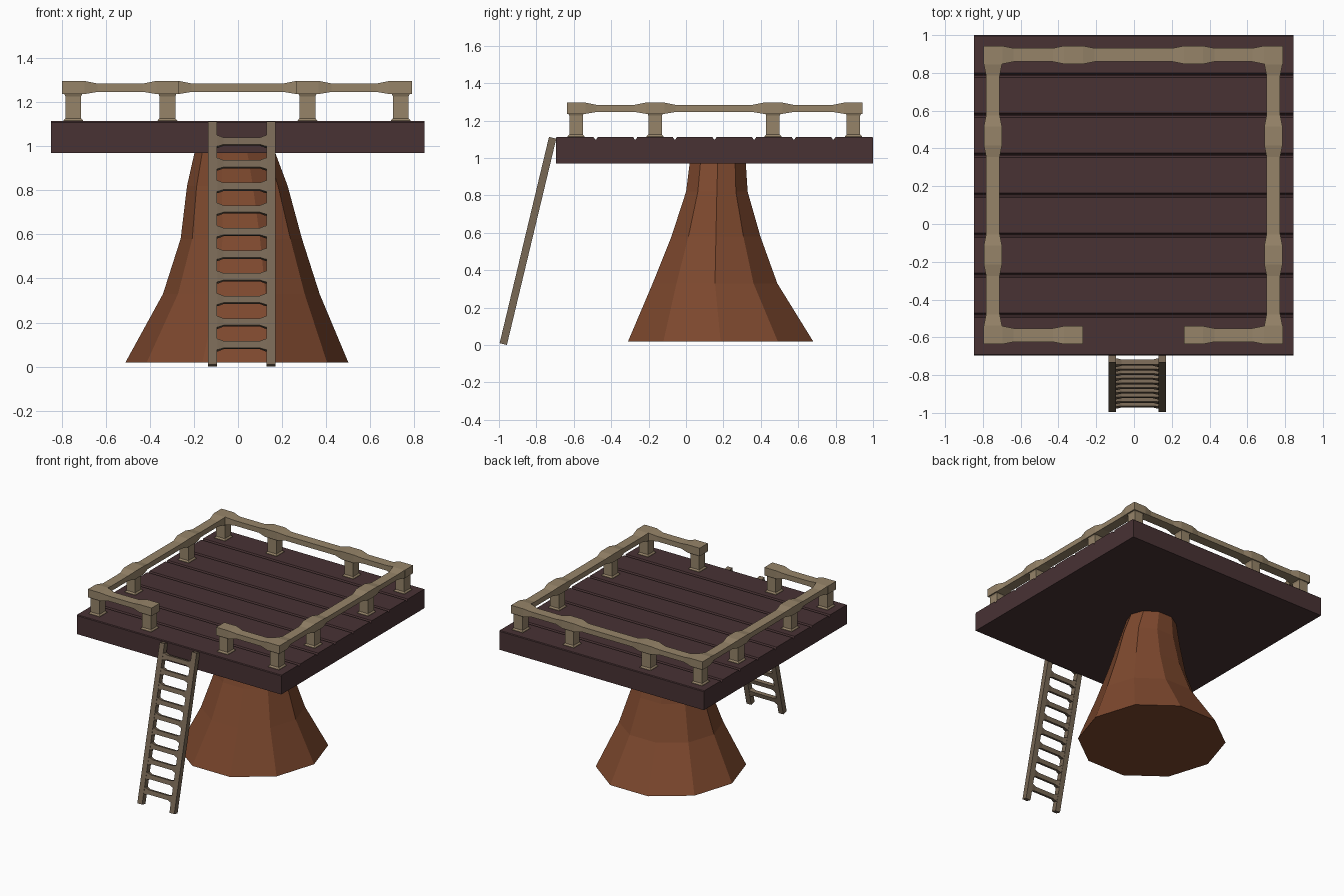
import bpy, bmesh
from math import sin, cos, pi
from mathutils import Vector

if "Cube" in bpy.data.objects:
    bpy.data.objects.remove(bpy.data.objects["Cube"])


def material(name, rgb):
    m = bpy.data.materials.new(name)
    m.diffuse_color = (*rgb, 1)
    m.use_nodes = True
    m.node_tree.nodes["Principled BSDF"].inputs["Base Color"].default_value = m.diffuse_color
    return m


RAIL = material("pale_wood", (0.305, 0.231, 0.141))
LADDER = material("ladder_wood", (0.188, 0.138, 0.091))
DECK = material("dark_planks", (0.065, 0.032, 0.034))
BARK = material("bark", (0.205, 0.065, 0.027))


def loft(name, rings, mat):
    """Skin a list of equal-length vertex rings and cap both ends."""
    bm = bmesh.new()
    vs = [[bm.verts.new(p) for p in ring] for ring in rings]
    n = len(rings[0])
    for a, b in zip(vs, vs[1:]):
        for i in range(n):
            j = (i + 1) % n
            bm.faces.new((a[i], a[j], b[j], b[i]))
    bm.faces.new(vs[0])
    bm.faces.new(vs[-1])
    bmesh.ops.recalc_face_normals(bm, faces=bm.faces)
    me = bpy.data.meshes.new(name)
    bm.to_mesh(me)
    bm.free()
    me.materials.append(mat)
    ob = bpy.data.objects.new(name, me)
    bpy.context.collection.objects.link(ob)
    return ob


# Trunk: ten-sided flared stump
trunk = []
for z, cx, cy, rx, ry in [(0.02, -0.005, 0.185, 0.505, 0.52),
                          (0.33, 0.015, 0.155, 0.355, 0.35),
                          (0.58, 0.015, 0.16, 0.275, 0.25),
                          (0.82, -0.003, 0.165, 0.228, 0.173),
                          (0.98, -0.015, 0.17, 0.18, 0.157)]:
    trunk.append([(cx + rx * cos(i * pi / 5), cy + ry * sin(i * pi / 5), z)
                  for i in range(10)])
loft("trunk", trunk, BARK)

# Deck: plank profile with V grooves, extruded along x
Y0, Y1, ZB, ZT, PLANKS = -0.695, 1.0, 0.97, 1.113, 8
profile = [(Y0, ZB), (Y0, ZT - 0.005), (Y0 + 0.005, ZT)]
for i in range(1, PLANKS):
    y = Y0 + (Y1 - Y0) * i / PLANKS
    profile += [(y - 0.012, ZT), (y - 0.003, ZT - 0.014),
                (y + 0.003, ZT - 0.014), (y + 0.012, ZT)]
profile += [(Y1 - 0.005, ZT), (Y1, ZT - 0.005), (Y1, ZB)]
loft("deck", [[(x, y, z) for y, z in profile] for x in (-0.848, 0.845)], DECK)


# Railing beams: swell into a block over every post
def beam(name, axis, fixed, start, end, posts):
    stations = [(start, 1 if min(abs(start - p) for p in posts) < 0.06 else 0)]
    for p in posts:
        stations += [(p - 0.11, 0), (p - 0.05, 1), (p + 0.05, 1), (p + 0.11, 0)]
    stations = [s for s in stations if start <= s[0] < end]
    stations.append((end, 1 if min(abs(end - p) for p in posts) < 0.06 else 0))
    rings = []
    for t, big in stations:
        h, zb, zt = (0.048, 1.236, 1.296) if big else (0.036, 1.246, 1.284)
        sec = [(-h, zb), (h, zb), (h, zt), (-h, zt)]
        rings.append([(t, fixed + a, z) if axis == "x" else (fixed + a, t, z)
                      for a, z in sec])
    loft(name, rings, RAIL)


XL, XR, YB, YF = -0.747, 0.738, 0.895, -0.588
MX = (-0.32, 0.315)
MY = (-0.165, 0.465)
beam("back_rail", "x", YB, XL - 0.05, XR + 0.05, (XL, *MX, XR))
beam("left_rail", "y", XL, YF + 0.04, YB - 0.04, (YF, *MY, YB))
beam("right_rail", "y", XR, YF + 0.04, YB - 0.04, (YF, *MY, YB))
beam("front_left_rail", "x", YF, XL - 0.05, -0.27, (XL, MX[0]))
beam("front_right_rail", "x", YF, 0.265, XR + 0.05, (MX[1], XR))

# Railing posts with flared feet and heads
spots = [(x, y) for x in (XL, *MX, XR) for y in (YF, YB)]
spots += [(x, y) for x in (XL, XR) for y in MY]
for x, y in spots:
    rings = [[(x + sx * h, y + sy * h, z)
              for sx, sy in ((-1, -1), (1, -1), (1, 1), (-1, 1))]
             for h, z in ((0.045, 1.108), (0.045, 1.116), (0.036, 1.126),
                          (0.036, 1.226), (0.042, 1.24))]
    loft("railing_post", rings, RAIL)

# Ladder: two leaning rails joined by ten rungs with thickened ends
foot, head = Vector((0, -0.977, 0.005)), Vector((0, -0.713, 1.108))
along = (head - foot).normalized()
across = Vector((0, along.z, -along.y))


def section(x, centre, ha, hc):
    return [tuple(centre + Vector((x, 0, 0)) + along * a * ha + across * c * hc)
            for a, c in ((-1, -1), (1, -1), (1, 1), (-1, 1))]


for side, x in (("left", -0.116), ("right", 0.150)):
    rings = [[tuple(p + Vector((x + a, 0, 0)) + across * c)
              for a, c in ((-0.02, -0.02), (0.02, -0.02), (0.02, 0.02), (-0.02, 0.02))]
             for p in (foot, head)]
    loft("ladder_rail_" + side, rings, LADDER)
for i in range(10):
    z = 0.098 + 0.1025 * i
    c = foot + along * ((z - foot.z) / along.z)
    rings = [section(x, c, ha, hc) for x, ha, hc in
             ((-0.098, 0.026, 0.018), (-0.09, 0.025, 0.017), (-0.065, 0.016, 0.013),
              (0.099, 0.016, 0.013), (0.124, 0.025, 0.017), (0.132, 0.026, 0.018))]
    loft("ladder_rung", rings, LADDER)
